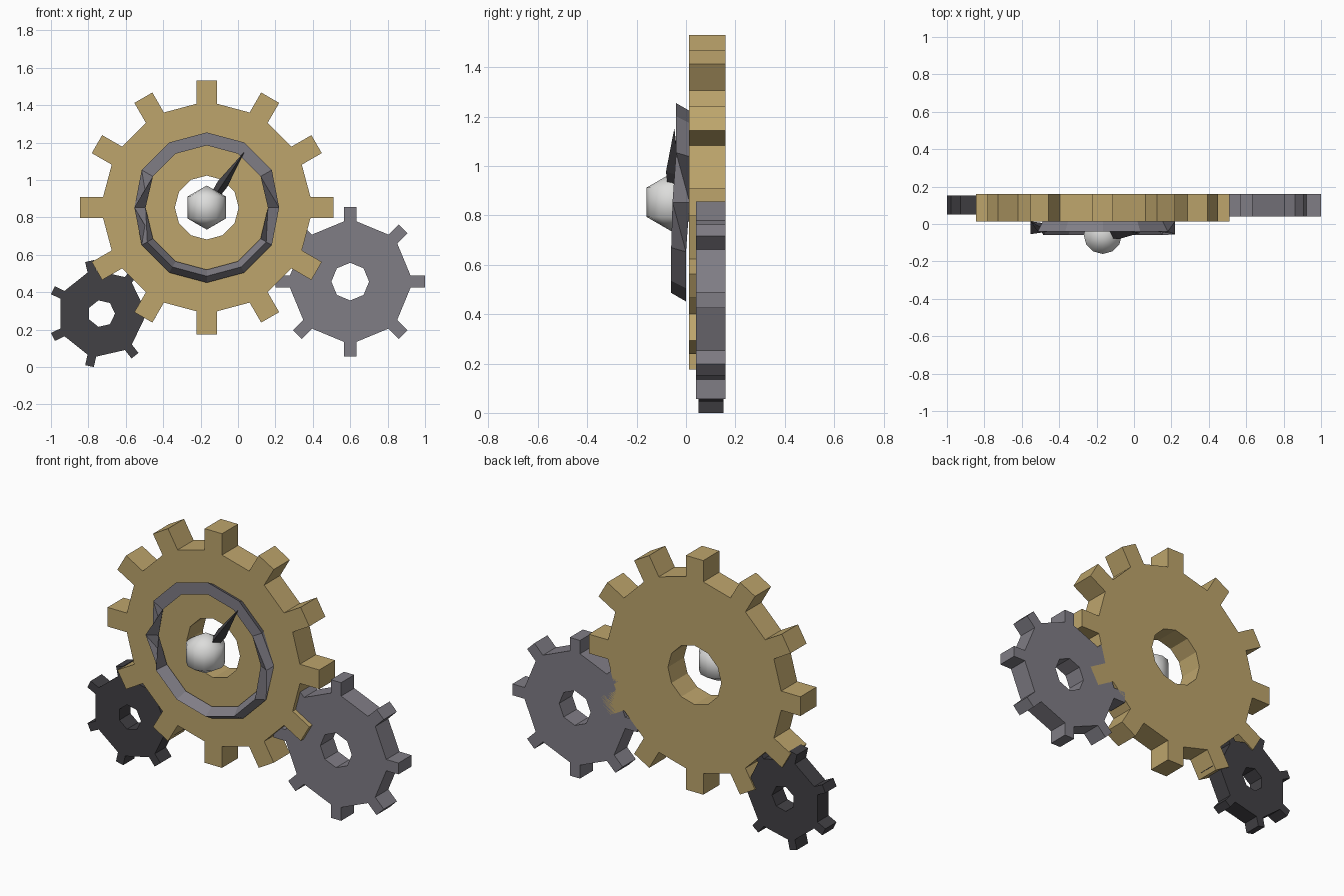
import bpy, bmesh, math
from mathutils import Vector

if "Cube" in bpy.data.objects:
    bpy.data.objects.remove(bpy.data.objects["Cube"])


def material(name, rgb):
    m = bpy.data.materials.new(name)
    m.diffuse_color = (*rgb, 1)
    m.use_nodes = True
    m.node_tree.nodes["Principled BSDF"].inputs["Base Color"].default_value = m.diffuse_color
    return m


GOLD = material("brass", (0.51, 0.375, 0.15))
GREY = material("steel grey", (0.215, 0.205, 0.235))
DARK = material("dark iron", (0.055, 0.053, 0.06))
PALE = material("pale silver", (0.72, 0.72, 0.71))


def finish(bm, name, mat):
    bmesh.ops.recalc_face_normals(bm, faces=bm.faces[:])
    me = bpy.data.meshes.new(name)
    bm.to_mesh(me)
    bm.free()
    me.materials.append(mat)
    ob = bpy.data.objects.new(name, me)
    bpy.context.collection.objects.link(ob)
    return ob


def gear(name, mat, cx, cz, radius, teeth, y0, y1):
    """Flat gear: n-sided body with an n-sided bore and square teeth at its corners."""
    bm = bmesh.new()
    half = 0.082 * radius
    base = 0.84 * radius - half * math.tan(math.pi / teeth)
    rows = []
    for k in range(teeth):
        a = 2 * math.pi * k / teeth
        c, s = math.cos(a), math.sin(a)
        rows.append([bm.verts.new((cx + r * c - w * s, y0, cz + r * s + w * c))
                     for r, w in ((radius * 0.252, 0), (base, -half), (radius, -half),
                                  (radius, half), (base, half))])
    for k, (bore, b0, t0, t1, b1) in enumerate(rows):
        nxt = rows[(k + 1) % teeth]
        bm.faces.new((b0, t0, t1, b1))
        bm.faces.new((bore, b0, b1))
        bm.faces.new((bore, b1, nxt[1], nxt[0]))
    ext = bmesh.ops.extrude_face_region(bm, geom=bm.faces[:], use_keep_orig=True)
    moved = [v for v in ext["geom"] if isinstance(v, bmesh.types.BMVert)]
    bmesh.ops.translate(bm, verts=moved, vec=(0, y1 - y0, 0))
    return finish(bm, name, mat)


def tube(name, mat, stations, closed):
    """Three-sided tube through (point, tangent, radius) stations, framed against z."""
    bm = bmesh.new()
    loops = []
    for p, t, r in stations:
        side = t.cross(Vector((0, 0, 1)))
        if side.length < 0.01:
            side = t.cross(Vector((0, 1, 0)))
        side.normalize()
        up = side.cross(t)
        loops.append([bm.verts.new(p + r * (side * math.cos(a) + up * math.sin(a)))
                      for a in (2 * math.pi * k / 3 for k in range(3))])
    n = len(loops)
    for i in range(n if closed else n - 1):
        a, b = loops[i], loops[(i + 1) % n]
        for k in range(3):
            j = (k + 1) % 3
            bm.faces.new((a[k], a[j], b[j], b[k]))
    if not closed:
        bm.faces.new(loops[0])
        bm.faces.new(loops[-1])
    return finish(bm, name, mat)


CX, CZ = -0.167, 0.853

# Three gears
gear("large_gear", GOLD, CX, CZ, 0.678, 12, 0.013, 0.16)
gear("medium_gear", GREY, 0.60, 0.457, 0.40, 8, 0.04, 0.16)
gear("small_gear", DARK, -0.73, 0.286, 0.288, 7, 0.05, 0.152)

# Dial ring: triangular section that flips between the upper and lower half
ring = []
for k in range(12):
    a = math.pi * k / 6
    c, s = math.cos(a), math.sin(a)
    ring.append((Vector((CX + 0.367 * c, -0.02, CZ + 0.367 * s)), Vector((-s, 0, c)), 0.04))
tube("dial_ring", GREY, ring, True)

# Pointer from the hub towards the upper right
d = Vector((0.56, 0, 0.83)).normalized()
hub = Vector((CX, -0.047, CZ))
tube("pointer", DARK, [(hub + d * l, d, r) for l, r in
                       ((0.04, 0.024), (0.15, 0.034), (0.357, 0.001))], False)

# Rounded hub
bm = bmesh.new()
bmesh.ops.create_uvsphere(bm, u_segments=12, v_segments=3, radius=0.118)
bmesh.ops.translate(bm, verts=bm.verts[:], vec=(CX, -0.058, CZ))
for f in bm.faces:
    f.smooth = True
finish(bm, "hub", PALE)
